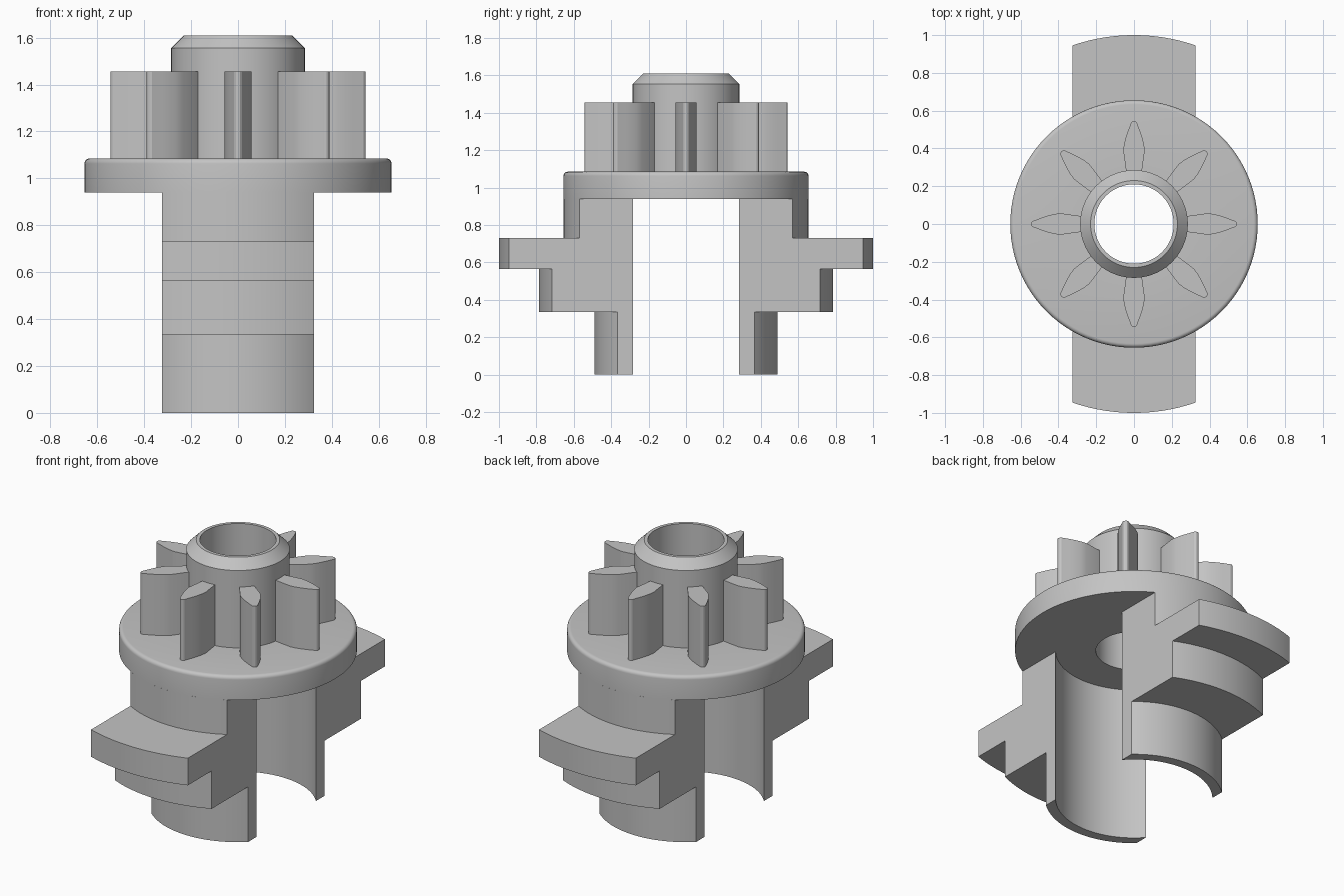
import bpy, bmesh, math
from mathutils import Matrix

cube = bpy.data.objects.get("Cube")
if cube:
    bpy.data.objects.remove(cube, do_unlink=True)

# Single grey plastic material
grey = bpy.data.materials.new("plain_grey")
colour = (0.55, 0.55, 0.55, 1.0)
grey.diffuse_color = colour
grey.use_nodes = True
for node in grey.node_tree.nodes:
    if node.type == 'BSDF_PRINCIPLED':
        node.inputs["Base Color"].default_value = colour


def finish(name, bm):
    """Turn a bmesh into a shaded, coloured object."""
    bmesh.ops.recalc_face_normals(bm, faces=bm.faces)
    mesh = bpy.data.meshes.new(name)
    bm.to_mesh(mesh)
    bm.free()
    mesh.materials.append(grey)
    obj = bpy.data.objects.new(name, mesh)
    bpy.context.collection.objects.link(obj)
    bpy.ops.object.select_all(action='DESELECT')
    obj.select_set(True)
    bpy.context.view_layer.objects.active = obj
    bpy.ops.object.shade_smooth_by_angle(angle=math.radians(25))
    return obj


def bridge(bm, rings, closed):
    """Join consecutive closed loops of vertices with quads."""
    count = len(rings)
    for i in range(count if closed else count - 1):
        a, b = rings[i], rings[(i + 1) % count]
        for j in range(len(a)):
            k = (j + 1) % len(a)
            bm.faces.new((a[j], a[k], b[k], b[j]))


def lathe(name, profile, steps=96):
    """Revolve a closed (radius, z) profile about z."""
    bm = bmesh.new()
    rings = []
    for i in range(steps):
        t = 2 * math.pi * i / steps
        rings.append([bm.verts.new((r * math.cos(t), r * math.sin(t), z)) for r, z in profile])
    bridge(bm, rings, True)
    return finish(name, bm)


def leg(name, side, profile, half_width, steps=28):
    """Concentric stepped leg: a revolved profile trimmed flat at x = +-half_width."""
    bm = bmesh.new()
    rings = []
    for i in range(steps + 1):
        x = half_width * (2 * i / steps - 1)
        rings.append([bm.verts.new((x, side * math.sqrt(r * r - x * x), z)) for r, z in profile])
    bridge(bm, rings, False)
    bm.faces.new(rings[0])
    bm.faces.new(rings[-1])
    return finish(name, bm)


def tooth(name, angle, half_outline, z0, z1):
    """Gear tooth extruded from a mirrored (half width, radius) outline."""
    outline = half_outline + [(-w, r) for w, r in reversed(half_outline) if w > 0]
    bm = bmesh.new()
    rings = [[bm.verts.new((w, r, z)) for w, r in outline] for z in (z0, z1)]
    bridge(bm, rings, False)
    bm.faces.new(rings[0])
    bm.faces.new(rings[1])
    bmesh.ops.transform(bm, matrix=Matrix.Rotation(angle, 4, 'Z'), verts=bm.verts)
    return finish(name, bm)


# Flange with rounded rim, and bored hub with chamfered top
R, FLANGE_LOW, FLANGE_TOP, RIM = 0.655, 0.94, 1.085, 0.022
rim = [(R - RIM + RIM * math.cos(a), FLANGE_TOP - RIM + RIM * math.sin(a))
       for a in (math.pi / 2 * i / 5 for i in range(6))]
lathe("flange_and_hub", [(0.21, FLANGE_LOW), (R, FLANGE_LOW)] + rim + [
    (0.285, FLANGE_TOP), (0.285, 1.555), (0.23, 1.61), (0.21, 1.61)])

# Two stepped legs
leg_profile = [(0.432, 0), (0.49, 0), (0.49, 0.335), (0.787, 0.335), (0.787, 0.565),
               (1.0, 0.565), (1.0, 0.73), (R, 0.73), (R, FLANGE_LOW), (0.432, FLANGE_LOW)]
leg("front_leg", -1, leg_profile, 0.325)
leg("back_leg", 1, leg_profile, 0.325)

# Eight pinion teeth around the hub
tooth_outline = [(0.041, 0.275), (0.057, 0.39), (0.052, 0.425), (0.043, 0.46), (0.032, 0.493),
                 (0.02, 0.523), (0.016, 0.535), (0.009, 0.542), (0.0, 0.544)]
for i in range(8):
    tooth(f"gear_tooth_{i + 1}", math.pi / 4 * i, tooth_outline, FLANGE_TOP - 0.005, 1.455)
